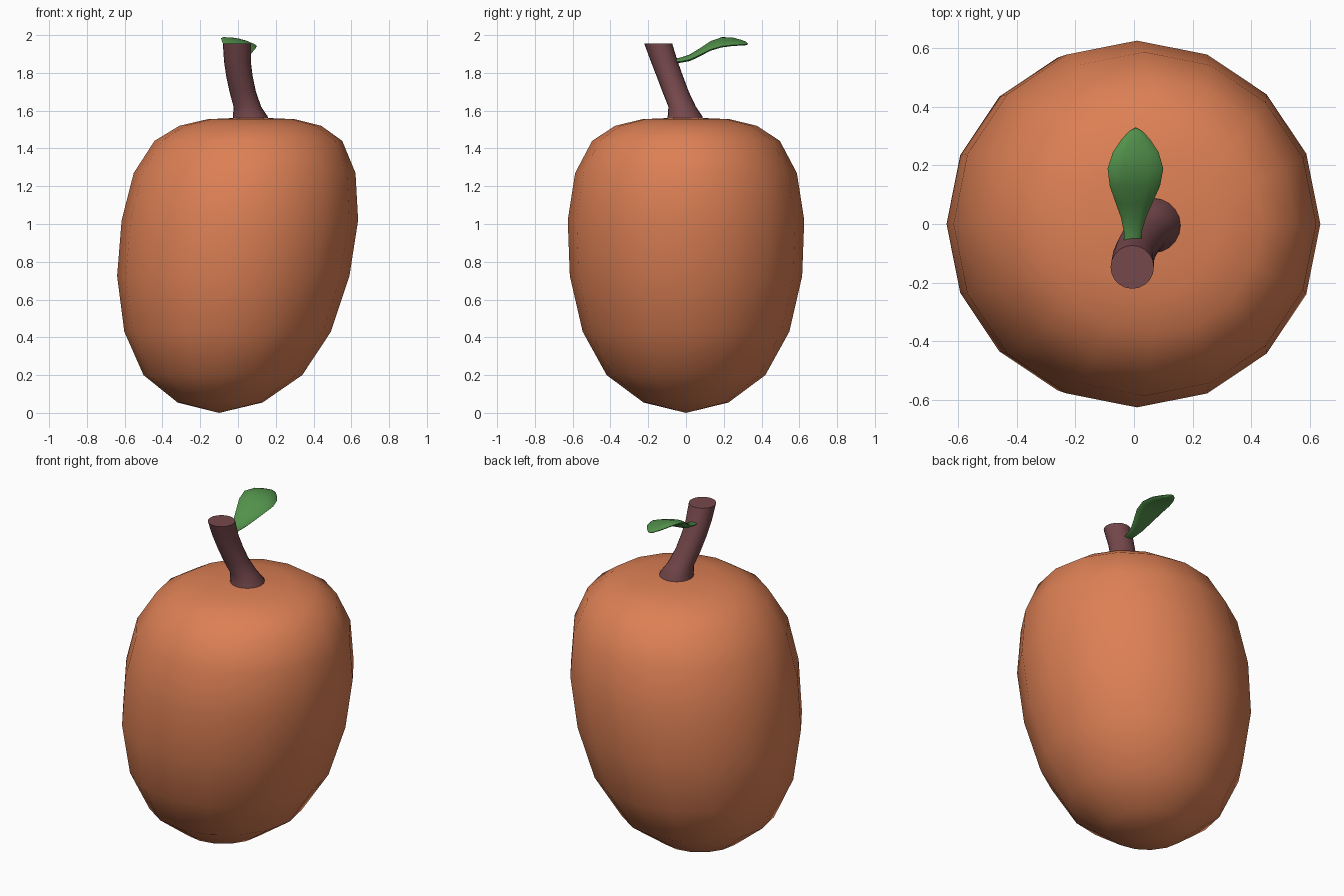
import bpy, bmesh, math
from mathutils import Vector

if "Cube" in bpy.data.objects:
    bpy.data.objects.remove(bpy.data.objects["Cube"])


def loft(name, rings, color, start=None, end=None, angle=40):
    """Skin a list of rings; each end closes to a pole point or a flat cap."""
    bm = bmesh.new()
    loops = [[bm.verts.new(p) for p in ring] for ring in rings]
    n = len(loops[0])
    for a, b in zip(loops, loops[1:]):
        for i in range(n):
            j = (i + 1) % n
            bm.faces.new((a[i], a[j], b[j], b[i]))
    for loop, pole in ((loops[0], start), (loops[-1], end)):
        if pole is None:
            bm.faces.new(loop)
        else:
            tip = bm.verts.new(pole)
            for i in range(n):
                bm.faces.new((loop[i], loop[(i + 1) % n], tip))
    bmesh.ops.recalc_face_normals(bm, faces=bm.faces)
    mesh = bpy.data.meshes.new(name)
    bm.to_mesh(mesh)
    bm.free()
    obj = bpy.data.objects.new(name, mesh)
    bpy.context.collection.objects.link(obj)
    mat = bpy.data.materials.new(name + "_color")
    mat.diffuse_color = (*color, 1)
    mat.use_nodes = True
    mat.node_tree.nodes["Principled BSDF"].inputs["Base Color"].default_value = mat.diffuse_color
    mesh.materials.append(mat)
    bpy.ops.object.select_all(action='DESELECT')
    obj.select_set(True)
    bpy.context.view_layer.objects.active = obj
    bpy.ops.object.shade_smooth_by_angle(angle=math.radians(angle))
    return obj


def circle(x, y, z, r, n=16):
    return [(x + r * math.cos(t), y + r * math.sin(t), z)
            for t in (2 * math.pi * i / n for i in range(n))]


# Fruit: leaning 16-sided body, (centre x, z, radius)
body = [(-0.095, 0.055, 0.225), (-0.08, 0.20, 0.42), (-0.055, 0.43, 0.547),
        (-0.025, 0.725, 0.615), (0.01, 1.02, 0.626), (0.035, 1.27, 0.587),
        (0.055, 1.44, 0.497), (0.065, 1.52, 0.375), (0.07, 1.555, 0.23)]
loft("fruit_body", [circle(x, 0, z, r) for x, z, r in body], (0.72, 0.216, 0.09),
     start=(-0.10, 0, 0.0), end=(0.07, 0, 1.565), angle=60)

# Stem: flared base, bending left and forward, (x, y, z, radius)
stem = [(0.067, -0.005, 1.54, 0.096), (0.065, -0.005, 1.57, 0.092),
        (0.05, -0.02, 1.62, 0.073), (0.025, -0.055, 1.70, 0.07),
        (0.008, -0.085, 1.78, 0.07), (-0.003, -0.115, 1.86, 0.071),
        (-0.006, -0.147, 1.955, 0.074)]
loft("stem", [circle(*s, n=20) for s in stem], (0.18, 0.065, 0.072))

# Leaf: thin oval sections, rolled to the right, (x, y, z, half width, half thickness)
leaf = [(-0.005, -0.075, 1.864, 0.028, 0.008), (-0.004, -0.03, 1.867, 0.03, 0.012),
        (-0.002, 0.02, 1.880, 0.042, 0.015), (0.0, 0.07, 1.907, 0.062, 0.017),
        (0.003, 0.13, 1.943, 0.086, 0.018), (0.005, 0.19, 1.962, 0.095, 0.018),
        (0.006, 0.245, 1.965, 0.078, 0.016), (0.006, 0.29, 1.960, 0.048, 0.012),
        (0.006, 0.318, 1.956, 0.022, 0.008)]
sections = []
for x, y, z, w, h in leaf:
    ring = []
    for i in range(12):
        t = 2 * math.pi * i / 12
        dx = w * math.cos(t)
        ring.append((x + dx, y, z + h * math.sin(t) - 0.22 * dx))
    sections.append(ring)
loft("leaf", sections, (0.084, 0.283, 0.07), end=(0.006, 0.33, 1.953), angle=60)
